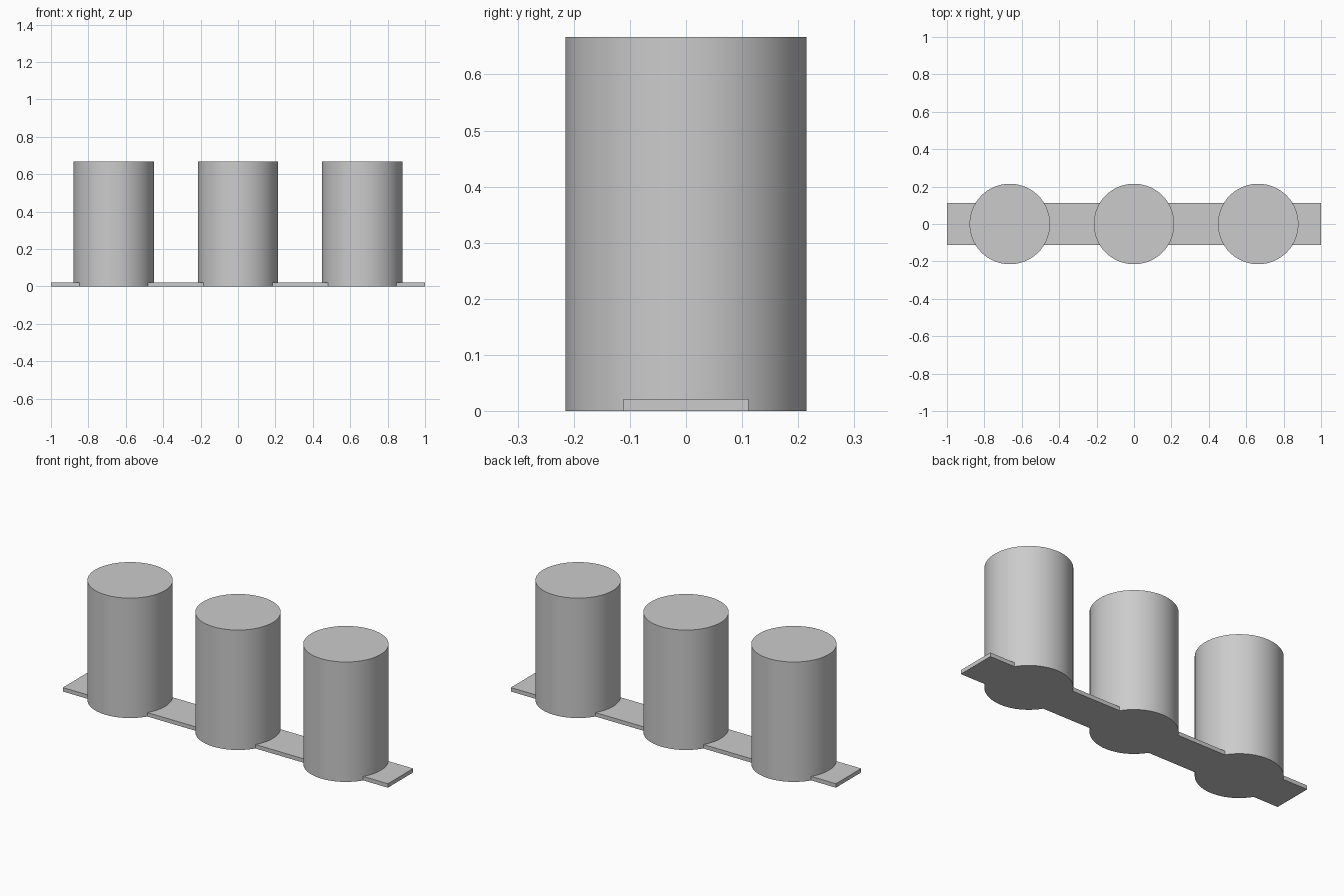
import bpy
import math

cube = bpy.data.objects.get("Cube")
if cube:
    bpy.data.objects.remove(cube, do_unlink=True)

RADIUS = 0.215
HEIGHT = 0.667
SPACING = 0.664
STRIP = (2.0, 0.222, 0.022)

# Single plain grey
grey = bpy.data.materials.new("plain_grey")
grey.use_nodes = True
colour = (0.6, 0.6, 0.6, 1)
grey.diffuse_color = colour
grey.node_tree.nodes["Principled BSDF"].inputs["Base Color"].default_value = colour


def finish(name):
    obj = bpy.context.object
    obj.name = name
    obj.data.materials.append(grey)
    return obj


# Flat strip joining the posts
bpy.ops.mesh.primitive_cube_add(size=1, location=(0, 0, STRIP[2] / 2))
strip = finish("base_strip")
strip.scale = STRIP
bpy.ops.object.transform_apply(location=False, rotation=False, scale=True)

# Three round posts standing on the ground
for name, side in (("right_post", -1), ("middle_post", 0), ("left_post", 1)):
    bpy.ops.mesh.primitive_cylinder_add(
        vertices=96, radius=RADIUS, depth=HEIGHT,
        location=(side * SPACING, 0, HEIGHT / 2))
    finish(name)
    bpy.ops.object.shade_smooth_by_angle(angle=math.radians(30))
